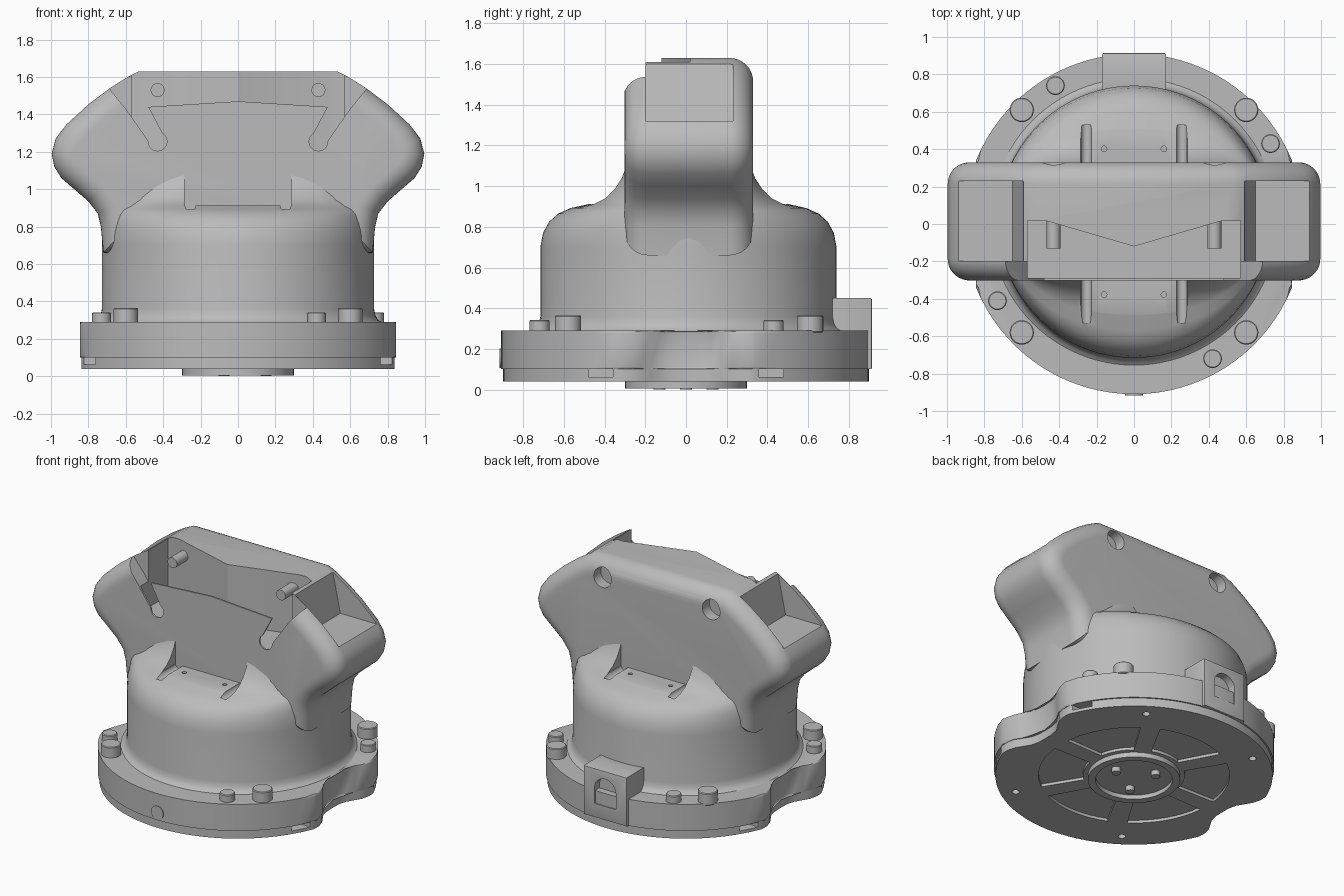
import bpy, bmesh, math
from math import sin, cos, radians, pi
from mathutils import Vector

cube = bpy.data.objects.get("Cube")
if cube:
    bpy.data.objects.remove(cube, do_unlink=True)

grey = bpy.data.materials.new("cast_grey")
grey.use_nodes = True
grey.diffuse_color = (0.5, 0.5, 0.5, 1)
grey.node_tree.nodes["Principled BSDF"].inputs["Base Color"].default_value = (0.5, 0.5, 0.5, 1)


def finish(name, bm):
    bmesh.ops.recalc_face_normals(bm, faces=bm.faces)
    mesh = bpy.data.meshes.new(name)
    bm.to_mesh(mesh)
    bm.free()
    obj = bpy.data.objects.new(name, mesh)
    bpy.context.collection.objects.link(obj)
    mesh.materials.append(grey)
    return obj


def loft(name, rings, bevel=0.0, segments=2):
    """Skin a list of equal-length point rings, cap the ends, round the cap edges."""
    bm = bmesh.new()
    rows = [[bm.verts.new(p) for p in ring] for ring in rings]
    n = len(rows[0])
    for a, b in zip(rows, rows[1:]):
        for i in range(n):
            bm.faces.new((a[i], a[(i + 1) % n], b[(i + 1) % n], b[i]))
    caps = [bm.faces.new(rows[0]), bm.faces.new(rows[-1])]
    if bevel:
        edges = [e for f in caps for e in f.edges]
        bmesh.ops.bevel(bm, geom=edges, offset=bevel, segments=segments,
                        profile=0.5, affect='EDGES')
    return finish(name, bm)


def prism(name, pts, axis, lo, hi, bevel=0.0, segments=2):
    place = {'y': lambda p, t: (p[0], t, p[1]),
             'z': lambda p, t: (p[0], p[1], t)}[axis]
    return loft(name, [[place(p, t) for p in pts] for t in (lo, hi)], bevel, segments)


def inset(pts, d):
    """Move a counter-clockwise outline inwards by d, with mitred corners."""
    out = []
    for i, p in enumerate(pts):
        p, a, b = Vector(p), Vector(pts[i - 1]), Vector(pts[(i + 1) % len(pts)])
        e, f = (p - a).normalized(), (b - p).normalized()
        n1, n2 = Vector((-e.y, e.x)), Vector((-f.y, f.x))
        out.append(p + (n1 + n2) * d / (1 + n1.dot(n2)))
    return out


def circle(u, v, r, n=28):
    return [(u + r * cos(2 * pi * i / n), v + r * sin(2 * pi * i / n)) for i in range(n)]


def rect(u0, u1, v0, v1):
    return [(u0, v0), (u1, v0), (u1, v1), (u0, v1)]


def mirrored(pts):
    """Close a right-hand half profile with its mirror image in the first axis."""
    return pts + [(-u, v) for u, v in reversed(pts) if abs(u) > 1e-6]


def cut(obj, *cutters):
    for c in cutters:
        mod = obj.modifiers.new("cut", 'BOOLEAN')
        mod.object, mod.operation, mod.solver = c, 'DIFFERENCE', 'EXACT'
        bpy.context.view_layer.objects.active = obj
        bpy.ops.object.modifier_apply(modifier=mod.name)
        bpy.data.objects.remove(c, do_unlink=True)


def smooth(obj, angle=32):
    bpy.ops.object.select_all(action='DESELECT')
    obj.select_set(True)
    bpy.context.view_layer.objects.active = obj
    bpy.ops.object.shade_smooth_by_angle(angle=radians(angle))


# Waisted flange outline: two big arcs joined by concave sides
def flange_outline(r, k=1.0):
    lobe = [(.755, 0), (.757, .07), (.77, .125), (.8, .175), (.83, .225), (.845, .28), (.845, .32)]
    arc = [(r * cos(radians(a)), r * sin(radians(a))) for a in range(22, 91, 4)]
    half = [(u * k, v * k) for u, v in lobe] + arc
    quarter_down = [(u, -v) for u, v in reversed(half[1:])]
    return mirrored(quarter_down + half)


flange = prism("flange", flange_outline(.91), 'z', .10, .29, .012)
smooth(flange)

# Bottom plate with edge notches, sector recesses and screw holes
plate = prism("bottom_plate", flange_outline(.9, .99), 'z', .04, .102)
for k in range(6):
    mid = 60 * k + 30
    sector = [(r * cos(radians(mid + a)), r * sin(radians(mid + a)))
              for r, angles in ((.33, range(-20, 21, 5)), (.62, range(24, -25, -6))) for a in angles]
    cut(plate, prism("sector_cut", sector, 'z', -.1, .06))
for sx in (-1, 1):
    for sy in (-1, 1):
        cut(plate, prism("edge_cut", rect(sx * .7, sx * .95, sy * .36, sy * .48), 'z', .062, .2),
            prism("screw_cut", circle(sx * .45, sy * .66, .025, 12), 'z', -.1, .07))
smooth(plate)

# Centre hub ring under the plate
hub = prism("hub_ring", circle(0, 0, .3, 40), 'z', .005, .06)
cut(hub, prism("hub_cut", circle(0, 0, .25, 40), 'z', -.1, .035))
smooth(hub)
for k in range(3):
    a = 2 * pi * k / 3
    smooth(prism("hub_screw", circle(.15 * cos(a), .15 * sin(a), .03, 12), 'z', 0, .05))

# Flange bolts
for x, y in [(.6, .61), (-.6, .61), (.6, -.58), (-.6, -.58)]:
    smooth(prism("large_bolt", circle(x, y, .065), 'z', .28, .365, .005, 1))
for x, y in [(-.42, .74), (.73, .43), (-.73, -.41), (.42, -.72)]:
    smooth(prism("small_bolt", circle(x, y, .05), 'z', .28, .342, .005, 1))

# Round plug at the front, connector block with arched recess at the back
smooth(prism("front_plug", circle(0, .155, .048), 'y', -.916, -.85))
block = prism("connector_block", rect(-.17, .17, .10, .45), 'y', .66, .915, .008)
arch = [(.085, .2)] + [(.085 * cos(radians(a)), .31 + .085 * sin(radians(a))) for a in range(0, 181, 15)] + [(-.085, .2)]
cut(block, prism("arch_cut", arch, 'y', .86, 1.0))
smooth(block)


# Round body that blends up into the head
def oval(a, b, z, e, n=96):
    pts = []
    for i in range(n):
        c, s = cos(2 * pi * i / n), sin(2 * pi * i / n)
        pts.append((a * math.copysign(abs(c) ** (2 / e), c),
                    .012 + b * math.copysign(abs(s) ** (2 / e), s), z))
    return pts


body = loft("body", [oval(*row) for row in [
    (.775, .775, .285, 2), (.75, .75, .3, 2), (.735, .735, .325, 2), (.728, .728, .36, 2),
    (.728, .728, .7, 2), (.728, .715, .77, 2), (.722, .685, .825, 2), (.715, .64, .865, 2.05),
    (.705, .58, .892, 2.1), (.69, .5, .91, 2.25), (.67, .43, .94, 2.5), (.65, .375, .985, 2.9),
    (.62, .335, 1.04, 3.4), (.58, .305, 1.11, 4)]])
for side in (-1, 1):
    cut(body, prism("shelf_cut", rect(-.285, .285, side * .25, side * .8), 'z', .912, 1.4))
    for x in (-.255, .255):
        cut(body, prism("groove_cut", circle(x, .912, .028, 16), 'y', side * .25, side * .53))
    for x in (-.16, .16):
        cut(body, prism("pin_hole_cut", circle(x, side * .39 + .012, .015, 12), 'z', .88, 1.0))
smooth(body)

# Wide head: slab with a rounded rim, built as inset rings from front to back
head_side = [(.72, .66), (.733, .8), (.75, .87), (.8, .935), (.875, 1.0), (.945, 1.06), (.982, 1.12),
             (.996, 1.19), (.975, 1.27), (.92, 1.345), (.8, 1.455), (.68, 1.545), (.6, 1.595), (.53, 1.63)]
head_outline = mirrored(head_side)
rim = .115
turns = [radians(a) for a in range(0, 91, 10)]
front = [(-.302 + rim * (1 - cos(t)), rim * (1 - sin(t))) for t in turns]
back = [(.33 - rim * (1 - cos(t)), rim * (1 - sin(t))) for t in reversed(turns)]
head = loft("head", [[(u, y, v) for u, v in inset(head_outline, d)] for y, d in front + back])

# Front pocket with a V-shaped back wall, open through the front skin
pocket = mirrored([(.57, -.29), (.57, .02), (.48, .02), (0, -.12)])
opening = mirrored([(0, 1.47), (.48, 1.44), (.39, 1.27), (.47, 1.245), (.6, 1.43), (.69, 1.54), (.79, 1.75)])
cut(head, prism("pocket_cut", pocket, 'z', 1.2, 1.8),
    prism("opening_cut", opening, 'y', -.4, -.2))
for s in (-1, 1):
    # Keyhole ends, slots in both head ends, round sockets at the back
    slot = [(s * .59, 1.8), (s * .59, 1.6), (s * .65, 1.32), (s * 1.1, 1.32), (s * 1.1, 1.8)]
    cut(head, prism("keyhole_cut", circle(s * .43, 1.255, .05), 'y', -.4, -.22),
        prism("slot_cut", slot, 'y', -.199, .23),
        prism("socket_cut", circle(s * .43, 1.5, .07), 'y', .25, .45))
    smooth(prism("pocket_pin", circle(s * .43, 1.53, .037), 'y', -.13, .05))
smooth(head)
